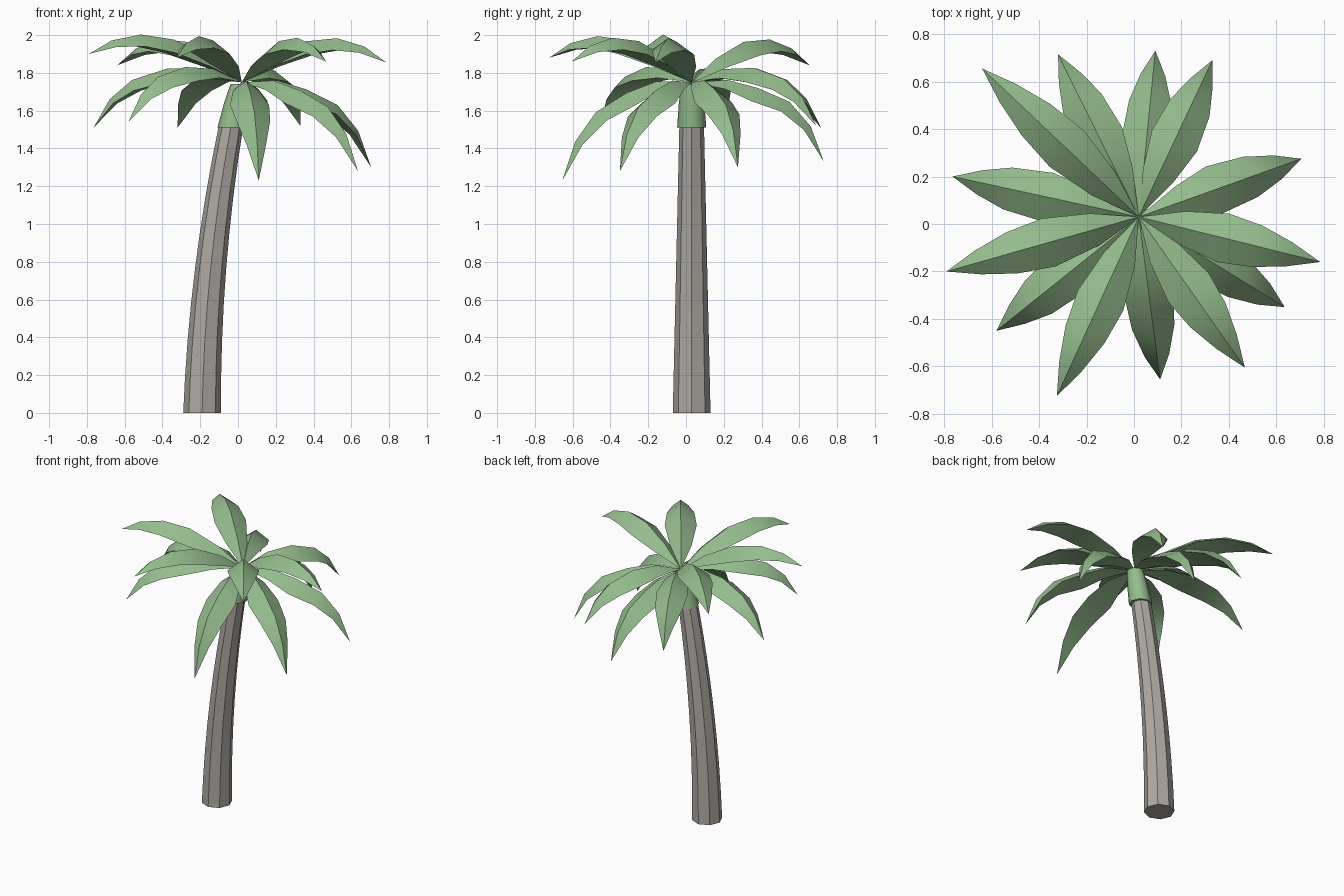
import bpy, math
from mathutils import Vector

if "Cube" in bpy.data.objects:
    bpy.data.objects.remove(bpy.data.objects["Cube"])


def material(name, rgb):
    m = bpy.data.materials.new(name)
    m.diffuse_color = (*rgb, 1)
    m.use_nodes = True
    m.node_tree.nodes["Principled BSDF"].inputs["Base Color"].default_value = m.diffuse_color
    return m


GREEN = material("leaf_green", (0.30, 0.50, 0.27))
BROWN = material("bark", (0.42, 0.39, 0.36))


def make(name, verts, faces, mat, angle):
    me = bpy.data.meshes.new(name)
    me.from_pydata(verts, [], faces)
    me.update()
    me.materials.append(mat)
    ob = bpy.data.objects.new(name, me)
    bpy.context.collection.objects.link(ob)
    bpy.ops.object.select_all(action='DESELECT')
    ob.select_set(True)
    bpy.context.view_layer.objects.active = ob
    bpy.ops.object.shade_smooth_by_angle(angle=math.radians(angle))
    return ob


def tube(name, rings, sides, mat, angle):
    """Capped tube through level rings given as (x, z, radius)."""
    verts, faces = [], []
    for x, z, r in rings:
        for i in range(sides):
            a = math.tau * i / sides
            verts.append((x + r * math.cos(a), 0.03 + r * math.sin(a), z))
    for k in range(len(rings) - 1):
        for i in range(sides):
            j = (i + 1) % sides
            faces.append((k * sides + i, k * sides + j,
                          (k + 1) * sides + j, (k + 1) * sides + i))
    faces.append(tuple(reversed(range(sides))))
    n = len(verts)
    faces.append(tuple(range(n - sides, n)))
    return make(name, verts, faces, mat, angle)


# Leaning octagonal trunk, bending along a smooth curve
trunk = []
for k in range(9):
    t = k / 8
    trunk.append((-0.19 + 0.025 * t + 0.13 * t * t, 1.53 * t, 0.10 - 0.035 * t))
tube("trunk", trunk, 8, BROWN, 30)

# Green sheath between trunk and fronds
tube("crown_sheath", [(-0.032, 1.51, 0.077), (-0.006, 1.64, 0.068),
                      (0.015, 1.74, 0.055)], 8, GREEN, 50)

# Midrib profiles: fraction of reach, height above the hub
HUB = Vector((0.02, 0.03, 1.75))
HIGH = [(0, 0), (.2, .125), (.44, .22), (.66, .24), (.85, .20), (1, .12)]
MID = [(0, 0), (.25, .07), (.5, .075), (.74, .015), (.89, -.085), (1, -.235)]
LOW = [(0, 0), (.27, .01), (.5, -.04), (.74, -.125), (.9, -.265), (1, -.46)]
WIDTH = [0, .07, .105, .09, .052, 0]
DROP = 0.7


def frond(name, profile, tip):
    """Solid leaf with a ridged top and flat underside, arching to the tip."""
    tip = Vector(tip)
    flat = (tip - HUB) * Vector((1, 1, 0))
    reach, out = flat.length, flat.normalized()
    side = Vector((-out.y, out.x, 0))
    fix = tip.z - HUB.z - profile[-1][1]
    rib = [HUB + out * (t * reach) + Vector((0, 0, h + fix * t * t))
           for t, h in profile]
    verts, faces = list(rib), []
    left, right = [0], [0]
    for i in range(1, len(rib) - 1):
        along = (rib[i + 1] - rib[i - 1]).normalized()
        down = side.cross(along).normalized()
        if down.z > 0:
            down.negate()
        for s, ids in ((1, left), (-1, right)):
            ids.append(len(verts))
            verts.append(rib[i] + (side * s + down * DROP) * WIDTH[i])
    end = len(rib) - 1
    left.append(end)
    right.append(end)
    for i in range(end):
        for f in ((i, i + 1, left[i + 1], left[i]),
                  (i + 1, i, right[i], right[i + 1]),
                  (left[i], left[i + 1], right[i + 1], right[i])):
            faces.append(tuple(dict.fromkeys(f)))
    make(name, verts, faces, GREEN, 48)


# Three tiers of fronds, each placed by its tip
TIERS = {
    "upper_frond": (HIGH, [(.785, -.16, 1.855), (.467, -.605, 1.86), (-.325, -.725, 1.88),
                           (-.79, -.20, 1.90), (-.64, .655, 1.84)]),
    "middle_frond": (MID, [(-.32, .715, 1.51), (.33, .69, 1.52),
                           (-.58, -.45, 1.54), (-.765, .20, 1.51)]),
    "lower_frond": (LOW, [(.09, .73, 1.33), (.705, .275, 1.30),
                          (.635, -.35, 1.28), (.11, -.655, 1.23)]),
}
for tier, (profile, tips) in TIERS.items():
    for n, tip in enumerate(tips, 1):
        frond(f"{tier}_{n}", profile, tip)
